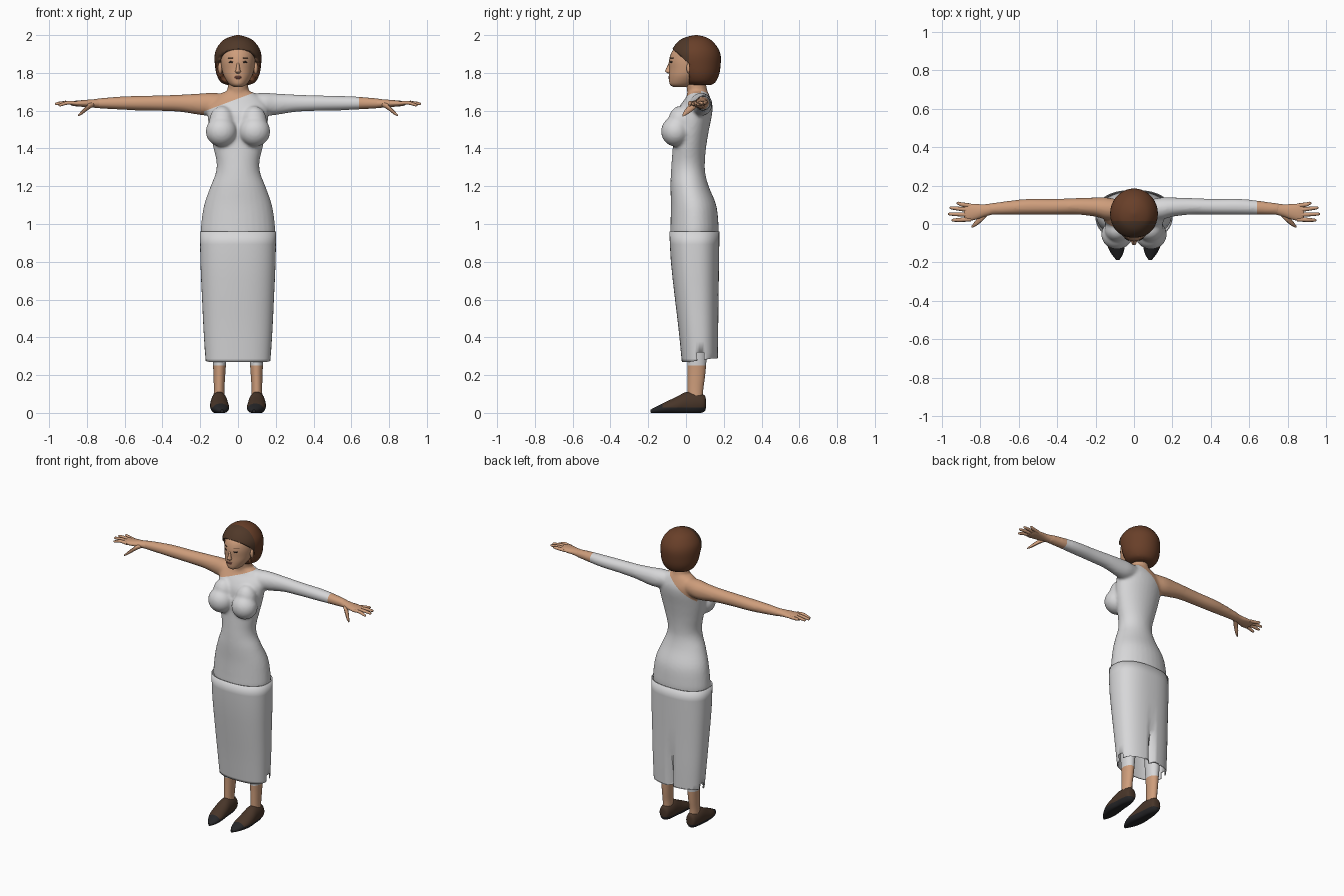
import bpy, bmesh, math
from mathutils import Vector
from mathutils.bvhtree import BVHTree

cube = bpy.data.objects.get("Cube")
if cube:
    bpy.data.objects.remove(cube, do_unlink=True)


def material(name, r, g, b):
    m = bpy.data.materials.new(name)
    m.use_nodes = True
    m.diffuse_color = (r, g, b, 1)
    node = next(n for n in m.node_tree.nodes if n.type == 'BSDF_PRINCIPLED')
    node.inputs["Base Color"].default_value = (r, g, b, 1)
    node.inputs["Roughness"].default_value = 0.8
    return m


skin = material("skin", .62, .34, .2)
white = material("dress_white", .68, .68, .69)
hair_brown = material("hair_brown", .14, .05, .022)
hair_dark = material("hair_dark_brown", .08, .04, .022)
shoe_brown = material("shoe_brown", .065, .036, .022)
sole_black = material("sole_black", .02, .02, .022)
lip_red = material("lip_red", .4, .15, .11)
eye_dark = material("eye_dark", .03, .02, .016)


def refine(rows, n):
    """Smoothly interpolate cross-section rows."""
    out = []
    for i in range(len(rows) - 1):
        a, b, c, d = (rows[max(0, min(len(rows) - 1, i + k))] for k in (-1, 0, 1, 2))
        for s in range(n):
            t = s / n
            out.append([q + t / 2 * (r - p + t * (2 * p - 5 * q + 4 * r - w + t * (3 * (q - r) + w - p)))
                        for p, q, r, w in zip(a, b, c, d)])
    return out + [list(rows[-1])]


def loft(bm, axis, rows, seg=32, n=4, side=1, power=2.0, caps=(True, True)):
    """Rows are (position on axis, centre a, centre b, radius a, radius b)."""
    rings = []
    for t, ca, cb, ra, rb in refine(rows, n):
        ring = []
        for k in range(seg):
            ang = math.tau * k / seg
            c, s = math.cos(ang), math.sin(ang)
            a = ca + ra * math.copysign(abs(c) ** (2 / power), c)
            b = cb + rb * math.copysign(abs(s) ** (2 / power), s)
            x, y, z = {'x': (t, a, b), 'y': (a, t, b), 'z': (a, b, t)}[axis]
            ring.append(bm.verts.new((x * side, y, z)))
        rings.append(ring)
    faces = [bm.faces.new((p[k], p[(k + 1) % seg], q[(k + 1) % seg], q[k]))
             for p, q in zip(rings, rings[1:]) for k in range(seg)]
    for ring, cap in zip((rings[0], rings[-1]), caps):
        if cap:
            faces.append(bm.faces.new(ring))
    bmesh.ops.recalc_face_normals(bm, faces=faces)
    return rings


def ball(bm, centre, radii):
    verts = bmesh.ops.create_uvsphere(bm, u_segments=24, v_segments=16, radius=1)['verts']
    for v in verts:
        v.co = Vector(centre) + Vector([p * r for p, r in zip(v.co, radii)])


def cut(bm, point, normal):
    geom = bm.verts[:] + bm.edges[:] + bm.faces[:]
    bmesh.ops.bisect_plane(bm, geom=geom, dist=1e-5, plane_co=point, plane_no=normal)


def finish(bm, name, mats, rule=None, angle=50):
    mesh = bpy.data.meshes.new(name)
    for f in bm.faces:
        f.smooth = True
        if rule:
            f.material_index = rule(f.calc_center_median())
    bm.to_mesh(mesh)
    bm.free()
    for m in mats:
        mesh.materials.append(m)
    mesh.set_sharp_from_angle(angle=math.radians(angle))
    obj = bpy.data.objects.new(name, mesh)
    bpy.context.scene.collection.objects.link(obj)
    return obj


def body_rows(table):
    """Turn (height, half width, front, back) into loft rows."""
    return [(z, 0, (f + b) / 2, w, (b - f) / 2) for z, w, f, b in table]


# Torso, bust, neck and arms blended into one surface
bm = bmesh.new()
loft(bm, 'z', body_rows([
    (.9, .185, -.075, .165), (.95, .197, -.083, .172), (1, .195, -.082, .172),
    (1.1, .18, -.08, .16), (1.2, .145, -.082, .12), (1.27, .118, -.08, .102),
    (1.33, .114, -.076, .1), (1.41, .132, -.07, .107), (1.5, .152, -.065, .122),
    (1.58, .162, -.055, .138), (1.63, .16, -.03, .14), (1.67, .125, 0, .128),
    (1.7, .075, .01, .115)]))
loft(bm, 'z', [(1.62, 0, .07, .065, .06), (1.7, 0, .06, .056, .054), (1.78, 0, .045, .052, .052)])
for side in (1, -1):
    ball(bm, (.088 * side, -.055, 1.49), (.083, .077, .08))
    ball(bm, (.085 * side, -.03, 1.54), (.068, .065, .085))
    loft(bm, 'x', [
        (.06, .075, 1.64, .048, .05), (.14, .08, 1.634, .058, .06), (.2, .088, 1.634, .05, .057),
        (.3, .092, 1.639, .043, .046), (.42, .09, 1.64, .041, .041), (.55, .09, 1.64, .041, .038),
        (.65, .085, 1.64, .036, .033), (.76, .077, 1.638, .029, .025)], side=side)
base = finish(bm, "body_base", [skin])
remesh = base.modifiers.new("blend", 'REMESH')
remesh.mode = 'VOXEL'
remesh.voxel_size = .009
relax = base.modifiers.new("relax", 'SMOOTH')
relax.factor = .5
relax.iterations = 6
bpy.context.view_layer.update()
graph = bpy.context.evaluated_depsgraph_get()
blended = bpy.data.meshes.new_from_object(base.evaluated_get(graph))
bpy.data.objects.remove(base, do_unlink=True)
bm = bmesh.new()
bm.from_mesh(blended)
bpy.data.meshes.remove(blended)

# One-shoulder neckline and the single long sleeve
front_line = Vector((-.17, 0, 1.6)), Vector((-.375, 0, 1))
back_line = Vector((-.15, 0, 1.54)), Vector((-.79, 0, 1))
for point, normal in (front_line, back_line, ((-.18, 0, 0), (1, 0, 0)),
                      ((.64, 0, 0), (1, 0, 0)), ((0, .08, 0), (0, 1, 0))):
    cut(bm, point, normal)


def dress_rule(c):
    point, normal = back_line if c.y > .08 else front_line
    bare = (c - point).dot(normal) > 0 or c.x < -.18 or c.x > .64
    return 0 if bare and c.z > 1.5 else 1


finish(bm, "upper_body", [skin, white], dress_rule, 60)

# Hands
for side, label in ((1, "left"), (-1, "right")):
    bm = bmesh.new()
    loft(bm, 'x', [(.73, .08, 1.638, .029, .025), (.78, .07, 1.638, .032, .021),
                   (.82, .064, 1.638, .04, .018), (.865, .06, 1.638, .045, .014),
                   (.885, .06, 1.638, .04, .009)], 20, 3, side)
    for y0, y1, tip, z in ((.096, .108, .925, 1.645), (.072, .084, .96, 1.64),
                           (.048, .052, .968, 1.637), (.024, .02, .95, 1.63)):
        loft(bm, 'x', [(.85, y0, 1.638, .011, .01), (.9, (y0 + y1) / 2, 1.642, .011, .01),
                       (tip - .01, y1, z, .008, .008), (tip, y1, z, .003, .003)], 10, 3, side)
    loft(bm, 'x', [(.76, .06, 1.634, .014, .012), (.79, .035, 1.622, .02, .016),
                   (.825, .003, 1.592, .015, .012), (.847, -.016, 1.574, .004, .004)], 10, 3, side)
    finish(bm, label + "_hand", [skin])

# Long skirt with side notches and a folded back vent
bm = bmesh.new()
rings = loft(bm, 'z', body_rows([
    (.27, .172, -.022, .168), (.32, .175, -.027, .169), (.45, .183, -.04, .171),
    (.6, .19, -.058, .172), (.8, .199, -.08, .175), (.96, .201, -.088, .177)]),
    seg=64, n=2, power=2.4, caps=(False, False))
for ring in rings:
    fold = ring[16]
    fold.co.y -= .035 * max(0, min(1, (.62 - fold.co.z) * 4))
for v in rings[0]:
    v.co.z += .1 * max(0, v.co.y - .02) * .15 / .1
notch = [f for f in bm.faces if f.calc_center_median().z < .32
         and .055 < f.calc_center_median().y < .1 and abs(f.calc_center_median().x) > .1]
bmesh.ops.delete(bm, geom=notch, context='FACES')
skirt = finish(bm, "skirt", [white], angle=60)
shell = skirt.modifiers.new("cloth", 'SOLIDIFY')
shell.thickness = .005
shell.offset = -1

# Legs with white hose, and pointed shoes
for side, label in ((1, "left"), (-1, "right")):
    bm = bmesh.new()
    loft(bm, 'z', [(.05, .1, .05, .03, .04), (.12, .1, .05, .028, .041), (.18, .099, .054, .03, .045),
                   (.25, .098, .057, .034, .049), (.45, .097, .06, .05, .06),
                   (.7, .09, .06, .07, .08)], 24, 3, side)
    finish(bm, label + "_leg", [skin, white], lambda c: int(c.z > .25))
    bm = bmesh.new()
    loft(bm, 'y', [(.105, .1, .05, .012, .025), (.095, .1, .05, .032, .045), (.05, .1, .051, .042, .058),
                   (0, .1, .05, .045, .06), (-.05, .099, .038, .049, .047), (-.1, .095, .028, .048, .034),
                   (-.15, .088, .017, .033, .02), (-.188, .084, .009, .008, .008)], 28, 4, side)
    for v in bm.verts:
        v.co.z = max(v.co.z, 0)
    cut(bm, (0, 0, .028), (0, 0, 1))
    cut(bm, (0, -.125, 0), (0, 1, 0))
    finish(bm, label + "_shoe", [shoe_brown, sole_black],
           lambda c: int(c.z < .028 or c.y < -.125))

# Head with nose and ears
bm = bmesh.new()
loft(bm, 'z', body_rows([
    (1.725, .02, -.065, .01), (1.74, .046, -.086, .045), (1.78, .073, -.09, .09),
    (1.82, .086, -.089, .13), (1.87, .092, -.089, .15), (1.92, .086, -.07, .14),
    (1.96, .055, -.02, .11)]))
surface = BVHTree.FromBMesh(bm)
loft(bm, 'z', [(1.797, 0, -.085, .008, .01), (1.806, 0, -.09, .015, .019),
               (1.815, 0, -.089, .012, .02), (1.84, 0, -.085, .008, .012),
               (1.868, 0, -.08, .006, .006)], 16, 3)
for side in (1, -1):
    ball(bm, (.094 * side, .022, 1.825), (.012, .02, .032))
finish(bm, "head", [skin])


# Painted face details laid on the skin
def patch(name, mat, x, z, width, height, tilt=0):
    hit, normal, _, _ = surface.ray_cast(Vector((x, -1, z)), Vector((0, 1, 0)))
    bm = bmesh.new()
    ball(bm, (0, 0, 0), (width, height, .003))
    obj = finish(bm, name, [mat])
    obj.location = hit
    obj.rotation_euler = normal.to_track_quat('Z', 'Y').to_euler()
    obj.rotation_euler.rotate_axis('Z', tilt)


for side, label in ((1, "left"), (-1, "right")):
    patch(label + "_eye", eye_dark, .038 * side, 1.857, .014, .005)
    patch(label + "_brow", hair_dark, .04 * side, 1.879, .019, .0025)
patch("upper_lip", lip_red, 0, 1.779, .022, .004)
patch("lower_lip", lip_red, 0, 1.772, .018, .004)

# Bobbed hair, opened around the face
bm = bmesh.new()
loft(bm, 'z', [(1.735, 0, .075, .055, .055), (1.75, 0, .07, .09, .085), (1.79, 0, .065, .113, .11),
               (1.84, 0, .058, .122, .125), (1.89, 0, .052, .124, .132), (1.93, 0, .05, .113, .12),
               (1.97, 0, .05, .082, .088), (1.99, 0, .052, .045, .05), (2, 0, .055, .006, .006)], 36, 3)
slant = Vector((0, -.08, 1.935)), Vector((0, .9, 1))
cut(bm, *slant)
cut(bm, (0, .015, 0), (0, 1, 0))
opening = [f for f in bm.faces if f.calc_center_median().y < .015
           and (f.calc_center_median() - slant[0]).dot(slant[1]) < 0]
bmesh.ops.delete(bm, geom=opening, context='FACES')
hair = finish(bm, "hair", [hair_brown, hair_dark], lambda c: int(c.y < .015))
shell = hair.modifiers.new("thickness", 'SOLIDIFY')
shell.thickness = .025
shell.offset = -1
